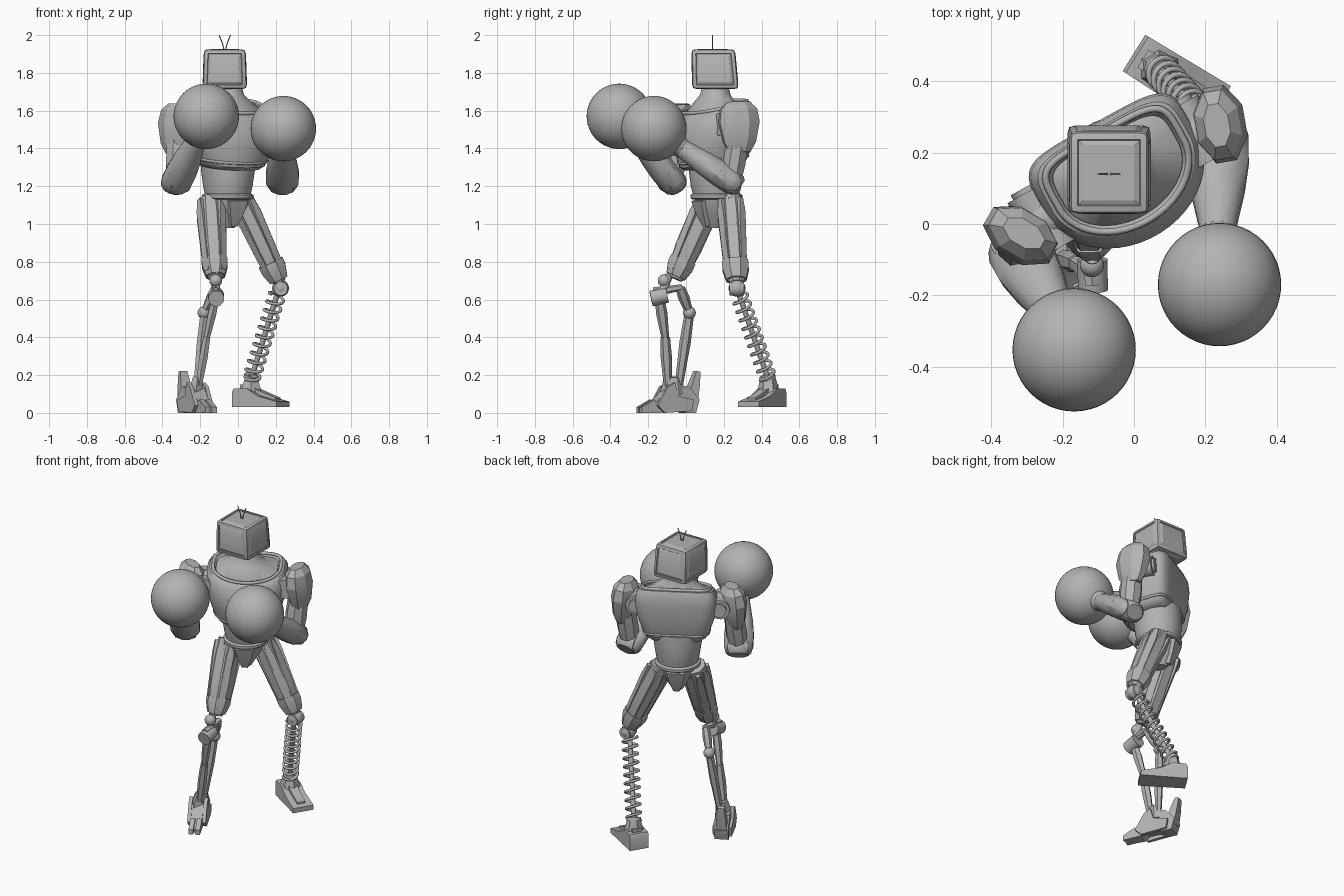
import bpy, bmesh, math
from mathutils import Vector, Matrix

if "Cube" in bpy.data.objects:
    bpy.data.objects.remove(bpy.data.objects["Cube"])

GREY = (0.45, 0.45, 0.45, 1)
metal = bpy.data.materials.new("plain grey")
metal.use_nodes = True
metal.diffuse_color = GREY
metal.node_tree.nodes["Principled BSDF"].inputs["Base Color"].default_value = GREY
TWIST = math.radians(29)


def finish(obj, name, angle=35):
    obj.name = name
    obj.data.materials.clear()
    obj.data.materials.append(metal)
    bpy.ops.object.select_all(action='DESELECT')
    obj.select_set(True)
    bpy.context.view_layer.objects.active = obj
    bpy.ops.object.shade_smooth_by_angle(angle=math.radians(angle))
    return obj


def from_bmesh(name, bm, angle=35):
    bmesh.ops.recalc_face_normals(bm, faces=bm.faces)
    mesh = bpy.data.meshes.new(name)
    bm.to_mesh(mesh)
    bm.free()
    obj = bpy.data.objects.new(name, mesh)
    bpy.context.collection.objects.link(obj)
    return finish(obj, name, angle)


def skin(name, rings, angle=35):
    """Join rings of points into a capped solid."""
    bm = bmesh.new()
    rows = [[bm.verts.new(p) for p in ring] for ring in rings]
    n = len(rows[0])
    for a, b in zip(rows, rows[1:]):
        for i in range(n):
            j = (i + 1) % n
            bm.faces.new((a[i], a[j], b[j], b[i]))
    bm.faces.new(rows[0])
    bm.faces.new(rows[-1])
    return from_bmesh(name, bm, angle)


def power(v, e):
    return math.copysign(abs(v) ** e, v)


def body_ring(centre, row, n=48, boxy=1.0, tilt=0.0):
    """Outline with an elliptical front and a squarer back, turned with the torso."""
    z, w, f, b = row
    ring = []
    for i in range(n):
        a = 2 * math.pi * (i + 0.5) / n
        c, s = math.cos(a), math.sin(a)
        x, y = (w * power(c, boxy), b * power(s, boxy)) if s > 0 else (w * c, f * s)
        p = Matrix.Rotation(TWIST, 3, 'Z') @ Vector((x, y, 0))
        ring.append(p + Vector((*centre, z + tilt * y)))
    return ring


def body(name, centre, rows, n=48):
    """Vertical loft; rows hold height, half width, front depth, back depth."""
    return skin(name, [body_ring(centre, row, n) for row in rows])


def limb(name, p0, p1, rows, n=8, ref=(1, 0, 0), angle=35):
    """Faceted loft between two points; rows hold position, two radii."""
    p0, p1 = Vector(p0), Vector(p1)
    d = (p1 - p0).normalized()
    u = Vector(ref)
    u = (u - d * u.dot(d)).normalized()
    v = d.cross(u)
    rings = []
    for t, ru, rv in rows:
        ang = [2 * math.pi * (i + 0.5) / n for i in range(n)]
        k = 1 / math.cos(math.pi / n)
        rings.append([p0.lerp(p1, t) + k * (u * ru * math.cos(a) + v * rv * math.sin(a)) for a in ang])
    return skin(name, rings, angle)


def rod(name, p0, p1, r, n=16):
    return limb(name, p0, p1, [(0, r, r), (1, r, r)], n, (1, 0, 0.01))


def ball(name, p, r, seg=24):
    bpy.ops.mesh.primitive_uv_sphere_add(segments=seg, ring_count=seg // 2, radius=r, location=p)
    return finish(bpy.context.object, name)


def tube(name, points, r, closed=False):
    curve = bpy.data.curves.new(name, 'CURVE')
    curve.dimensions = '3D'
    curve.bevel_depth, curve.bevel_resolution = r, 2
    curve.use_fill_caps = True
    line = curve.splines.new('POLY')
    line.points.add(len(points) - 1)
    for q, p in zip(line.points, points):
        q.co = (*p, 1)
    line.use_cyclic_u = closed
    obj = bpy.data.objects.new(name, curve)
    bpy.context.collection.objects.link(obj)
    bpy.ops.object.select_all(action='DESELECT')
    obj.select_set(True)
    bpy.context.view_layer.objects.active = obj
    bpy.ops.object.convert(target='MESH')
    return finish(bpy.context.object, name, 60)


def foot_block(name, heel, turn, profile, w0, w1, shift=0):
    """Side profile (along, height) spread to a width that changes to the toe."""
    length = max(p[0] for p in profile)
    rot = Matrix.Rotation(math.radians(turn), 3, 'Z')
    sides = []
    for s in (-0.5, 0.5):
        sides.append([rot @ Vector((x, shift + s * (w0 + (w1 - w0) * x / length), z))
                      + Vector((*heel, 0)) for x, z in profile])
    return skin(name, sides)


# Head: tapered box with shallow framed panels
bm = bmesh.new()
bmesh.ops.create_cube(bm, size=1)
for v in bm.verts:
    k = 0.94 if v.co.z > 0 else 1
    v.co = Vector((v.co.x * 0.235 * k, v.co.y * 0.245 * k - v.co.z * 0.012, v.co.z * 0.21))
bmesh.ops.bevel(bm, geom=bm.edges[:], offset=0.022, segments=2, affect='EDGES', profile=0.6)
panels = [f for f in bm.faces if f.calc_area() > 0.02]
bmesh.ops.inset_individual(bm, faces=panels, thickness=0.004, depth=-0.005)
bmesh.ops.inset_individual(bm, faces=panels, thickness=0.018, depth=0.006)
bmesh.ops.translate(bm, verts=bm.verts, vec=(-0.07, 0.15, 1.82))
from_bmesh("head", bm, 25)
for side in (-1, 1):
    tube("antenna", [(-0.07 + side * x, 0.14, z) for x, z in
                     ((0.004, 1.92), (0.012, 1.955), (0.03, 2.0))], 0.003)


# Neck, chest and collar, leaning further forward towards the top
CHEST = (-0.036, 0.142)


def chest_ring(row):
    return body_ring(CHEST, row, boxy=0.4, tilt=0.12 + (row[0] - 1.3) * 0.4)


skin("chest", [chest_ring(row) for row in (
    (1.3, 0.15, 0.15, 0.115), (1.32, 0.18, 0.175, 0.13), (1.36, 0.2, 0.186, 0.145),
    (1.45, 0.23, 0.2, 0.157), (1.53, 0.243, 0.2, 0.16), (1.585, 0.238, 0.18, 0.155),
    (1.615, 0.22, 0.162, 0.142), (1.622, 0.195, 0.145, 0.122), (1.6, 0.18, 0.13, 0.11))])
skin("neck", [chest_ring(row) for row in ((1.58, 0.185, 0.135, 0.115), (1.612, 0.182, 0.133, 0.112))]
     + [body_ring((-0.05, 0.155), row) for row in ((1.65, 0.12, 0.105, 0.095),
        (1.685, 0.082, 0.08, 0.08), (1.73, 0.07, 0.07, 0.07))])
tube("collar", chest_ring((1.623, 0.2, 0.152, 0.127)), 0.01, True)
tube("chest_band", chest_ring((1.345, 0.192, 0.18, 0.137)), 0.008, True)

# Abdomen, belt and pelvis
WAIST = (-0.055, 0.163)
body("abdomen", WAIST, [(1.13, 0.115, 0.12, 0.115), (1.2, 0.13, 0.14, 0.13),
     (1.28, 0.142, 0.15, 0.135), (1.36, 0.15, 0.15, 0.13)])
body("belt", WAIST, [(1.13, 0.125, 0.13, 0.125), (1.137, 0.135, 0.14, 0.135),
     (1.153, 0.135, 0.14, 0.135), (1.162, 0.122, 0.128, 0.122)])
body("pelvis", WAIST, [(0.98, 0.035, 0.05, 0.05), (1.04, 0.07, 0.085, 0.09),
     (1.1, 0.11, 0.11, 0.11), (1.14, 0.12, 0.12, 0.115)], n=10)
front = Vector((math.sin(TWIST), -math.cos(TWIST), 0))
for s, label in ((1, "front_guard"), (-1, "rear_guard")):
    base = Vector((*WAIST, 0)) + front * 0.085 * s
    limb(label, base + Vector((0, 0, 1.13)), base + Vector((0, 0, 0.99)) - front * 0.03 * s,
         [(0, 0.055, 0.04), (0.5, 0.04, 0.035), (1, 0.018, 0.02)], 4, (front.y, -front.x, 0))


# Arms: joint, pad, upper arm, elbow, forearm and glove
def arm(side, inner, shoulder, pad_turn, elbow, wrist, glove):
    inner, shoulder, elbow, wrist, glove = map(Vector, (inner, shoulder, elbow, wrist, glove))
    rod(side + "_shoulder_axle", inner, shoulder, 0.068, 12)
    hub = inner.lerp(shoulder, 0.5)
    rod(side + "_shoulder_hub", hub - front * 0.09, hub + front * 0.09, 0.06, 20)
    rod(side + "_shoulder_cap", hub - front * 0.105, hub - front * 0.085, 0.042, 20)
    out = (shoulder - inner).normalized()
    a = math.radians(pad_turn)
    limb(side + "_shoulder_pad", shoulder - out * 0.01 + Vector((0, 0, 0.12)),
         shoulder + out * 0.014 - Vector((0, 0, 0.145)),
         [(0, 0.06, 0.035), (0.14, 0.096, 0.062), (0.4, 0.107, 0.071), (0.8, 0.085, 0.056), (1, 0.055, 0.032)],
         8, (math.cos(a), math.sin(a), 0), 20)
    limb(side + "_upper_arm", shoulder - Vector((0, 0, 0.04)), elbow,
         [(0, 0.055, 0.055), (0.6, 0.06, 0.06), (1, 0.05, 0.05)], 8)
    across = (wrist - elbow).cross(Vector((0, 0, 1))).normalized()
    rod(side + "_elbow", elbow - across * 0.06, elbow + across * 0.06, 0.055)
    limb(side + "_forearm", elbow, wrist, [(-0.18, 0.055, 0.044), (-0.13, 0.074, 0.058), (0, 0.086, 0.068),
         (0.25, 0.087, 0.069), (0.55, 0.076, 0.064), (0.9, 0.055, 0.052), (1, 0.05, 0.05)], 12, across)
    limb(side + "_glove_cuff", wrist, wrist.lerp(glove, 0.4),
         [(0, 0.05, 0.05), (0.3, 0.06, 0.06), (1, 0.07, 0.07)], 16)
    ball(side + "_glove", glove, 0.173, 48)


arm("left", (0.1, 0.23, 1.53), (0.242, 0.28, 1.525), 100,
    (0.235, 0.24, 1.225), (0.235, -0.02, 1.4), (0.24, -0.17, 1.505))
arm("right", (-0.2, 0.05, 1.52), (-0.317, -0.032, 1.515), -30,
    (-0.325, -0.075, 1.225), (-0.217, -0.255, 1.45), (-0.168, -0.353, 1.57))


# Thighs: faceted core with raised strips, fuller at the corners
def thigh(side, hip, knee, girth):
    hip, knee = Vector(hip), Vector(knee)
    core = [(0, 0.056, 0.06), (0.2, 0.064, 0.068), (0.6, 0.063, 0.066),
            (0.8, 0.055, 0.058), (0.95, 0.045, 0.05), (1, 0.03, 0.035)]
    limb(side + "_thigh", hip, knee, [(t, a * girth, b * girth) for t, a, b in core])
    d = (knee - hip).normalized()
    for k in range(8):
        a = math.pi * k / 4
        u = Vector((math.cos(a), math.sin(a), 0))
        u = (u - d * u.dot(d)).normalized()
        r = (0.07 if k % 2 else 0.056) * girth
        limb(side + "_thigh_strip", hip + u * r, knee + u * r * 0.65,
             [(0.04, 0.01, 0.012), (0.2, 0.015, 0.022), (0.75, 0.015, 0.02), (0.92, 0.01, 0.014)], 4, u)
    cuff = [(0.76, 0.068, 0.07), (0.84, 0.068, 0.07), (0.97, 0.05, 0.053)]
    limb(side + "_knee_cuff", hip, knee, cuff)


thigh("left", (0.015, 0.235, 1.135), (0.222, 0.268, 0.69), 1.0)
thigh("right", (-0.147, 0.125, 1.13), (-0.118, -0.06, 0.71), 1.08)

# Left lower leg: knee joint, spring and rod
ball("left_knee", (0.225, 0.27, 0.66), 0.045)
rod("left_knee_pin", (0.227, 0.23, 0.658), (0.227, 0.308, 0.658), 0.036)
top, bottom = Vector((0.208, 0.28, 0.63)), Vector((0.07, 0.435, 0.18))
axis = (bottom - top).normalized()
u = axis.orthogonal().normalized()
v = axis.cross(u)
turns, steps = 10, 20
coil = []
for i in range(turns * steps + 1):
    a = 2 * math.pi * i / steps
    coil.append(top.lerp(bottom, i / (turns * steps)) + 0.043 * (u * math.cos(a) + v * math.sin(a)))
tube("left_shin_spring", coil, 0.008)
rod("left_shin_rod", top, bottom, 0.014)
rod("left_spring_seat", bottom - axis * 0.02, bottom, 0.042)

# Left foot
HEEL = (0.0, 0.48)
foot_block("left_foot", HEEL, -32, [(0, 0.03), (0.28, 0.03), (0.28, 0.06), (0.16, 0.09),
           (0.09, 0.13), (0.01, 0.13), (0, 0.11)], 0.12, 0.13)
foot_block("left_foot_ridge", HEEL, -32, [(0.03, 0.1), (0.25, 0.05), (0.25, 0.08), (0.13, 0.125),
           (0.1, 0.15), (0.03, 0.15)], 0.06, 0.05)
limb("left_ankle", (0.07, 0.435, 0.2), (0.07, 0.435, 0.11), [(0, 0.03, 0.03), (0.4, 0.04, 0.04), (1, 0.055, 0.05)], 6)

# Right lower leg: knee joint and two jointed struts
rod("right_knee_link", (-0.118, -0.09, 0.73), (-0.115, -0.135, 0.61), 0.022)
ball("right_upper_knee", (-0.118, -0.115, 0.7), 0.034)
rod("right_knee", (-0.115, -0.185, 0.605), (-0.117, -0.1, 0.625), 0.042, 20)
limb("right_knee_bar", (-0.118, -0.17, 0.64), (-0.122, -0.02, 0.665), [(0, 0.02, 0.022), (1, 0.018, 0.014)], 6)
STRUT = [(0, 0.018, 0.022), (0.4, 0.022, 0.026), (1, 0.016, 0.018)]
limb("right_front_strut", (-0.118, -0.14, 0.61), (-0.165, -0.11, 0.4), STRUT, 6)
limb("right_front_shin", (-0.165, -0.11, 0.4), (-0.21, -0.095, 0.13), STRUT, 6)
limb("right_rear_link", (-0.122, -0.03, 0.66), (-0.18, 0.018, 0.53), STRUT, 6)
ball("right_rear_joint", (-0.18, 0.018, 0.53), 0.034)
limb("right_rear_shin", (-0.18, 0.018, 0.53), (-0.22, -0.04, 0.13), STRUT, 6)

# Right foot: sole, toe plates, side fins and heel spike
HEEL = (-0.28, 0.035)
foot_block("right_foot", HEEL, -64, [(0, 0), (0.06, 0), (0.1, 0.025), (0.17, 0.025), (0.2, 0), (0.29, 0),
           (0.29, 0.025), (0.22, 0.065), (0.16, 0.13), (0.04, 0.14), (-0.02, 0.07)], 0.085, 0.06)
for s in (-1, 1):
    foot_block("right_foot_fin", HEEL, -64, [(0.03, 0.01), (0.19, 0.0), (0.23, 0.04), (0.17, 0.14),
               (0.13, 0.16), (0.11, 0.09), (0.02, 0.07)], 0.024, 0.02, s * 0.045)
    foot_block("right_toe", HEEL, -64, [(0.2, 0.005), (0.315, 0.0), (0.315, 0.03), (0.24, 0.07)],
               0.034, 0.028, s * 0.02)
limb("right_heel_spike", (-0.275, 0.02, 0.05), (-0.292, 0.058, 0.22),
     [(0, 0.035, 0.03), (0.6, 0.028, 0.022), (1, 0.02, 0.012)], 4, (0.9, 0.42, 0))
limb("right_ankle", (-0.213, -0.07, 0.19), (-0.225, -0.07, 0.1), [(0, 0.025, 0.04), (1, 0.04, 0.06)], 6)
